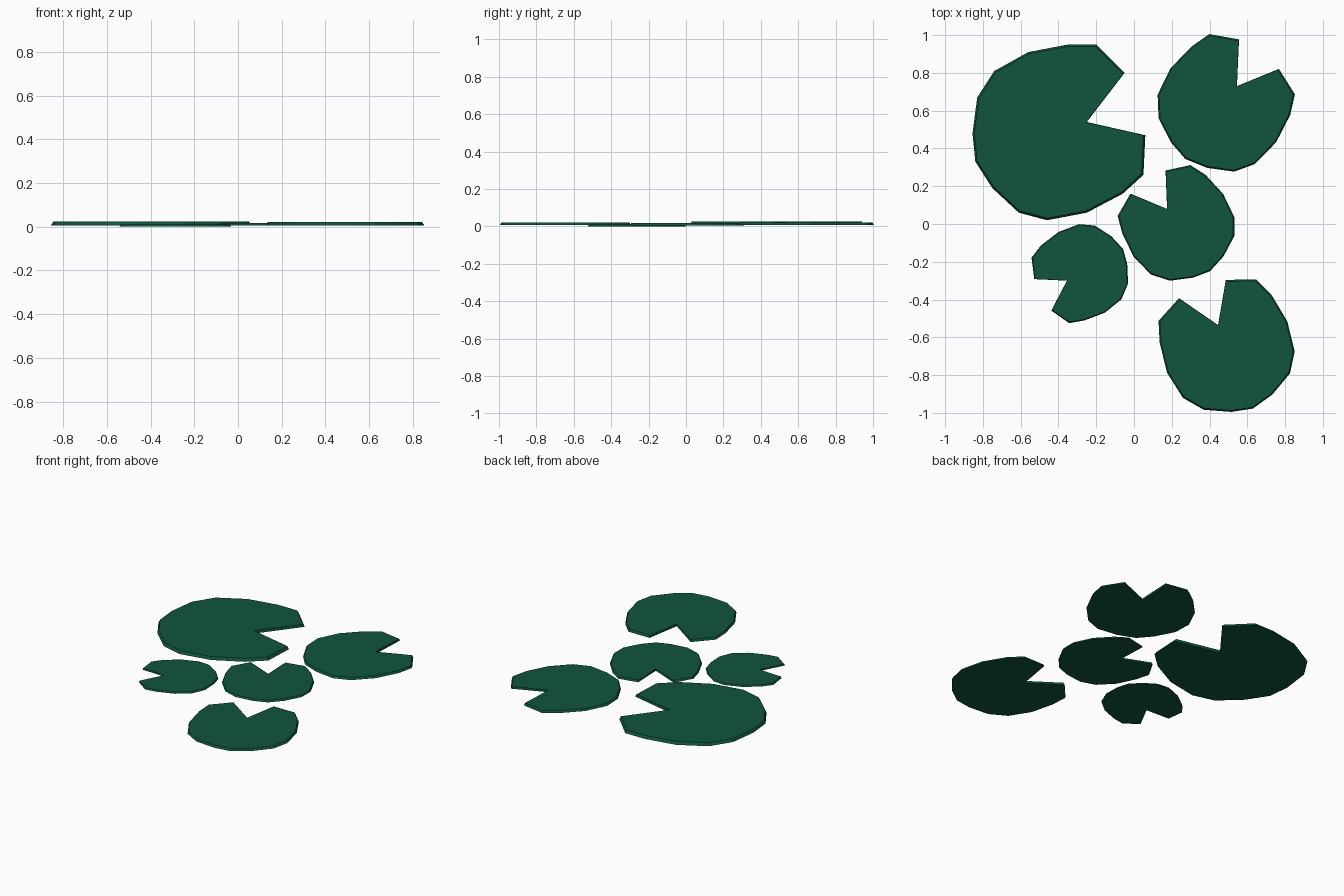
import bpy, bmesh, math
from mathutils import Vector

cube = bpy.data.objects.get("Cube")
if cube:
    bpy.data.objects.remove(cube, do_unlink=True)

green = bpy.data.materials.new("leaf_green")
green.use_nodes = True
colour = (0.005, 0.09, 0.047, 1)
green.diffuse_color = colour
green.node_tree.nodes["Principled BSDF"].inputs["Base Color"].default_value = colour

# Leaf outline, starting at the inner corner of the notch
OUTLINE = [(0, 0), (.31, -.07), (.30, -.28), (.19, -.38), (0, -.48), (-.21, -.52),
           (-.36, -.48), (-.50, -.35), (-.59, -.21), (-.605, -.06), (-.58, .13),
           (-.49, .27), (-.31, .37), (-.10, .41), (.05, .41), (.20, .26)]
THICKNESS = 0.019
TOP_SCALE = 0.977


def leaf_mesh():
    """Flat slab whose rim slopes in slightly towards the top."""
    centre = Vector((-.15, -.05))
    bm = bmesh.new()
    lower, upper = [], []
    for point in OUTLINE:
        p = Vector(point)
        q = centre + (p - centre) * TOP_SCALE
        lower.append(bm.verts.new((p.x, p.y, 0)))
        upper.append(bm.verts.new((q.x, q.y, THICKNESS)))
    bm.faces.new(lower)
    bm.faces.new(upper)
    for i in range(len(lower)):
        j = (i + 1) % len(lower)
        bm.faces.new((lower[i], lower[j], upper[j], upper[i]))
    bmesh.ops.recalc_face_normals(bm, faces=bm.faces)
    mesh = bpy.data.meshes.new("lily_leaf")
    bm.to_mesh(mesh)
    bm.free()
    mesh.materials.append(green)
    return mesh


# Five floating leaves share one mesh: notch position, turn in degrees, size
leaf = leaf_mesh()
PADS = {
    "large_lily_pad": ((-.25, .54, .006), 0, 1),
    "back_lily_pad": ((.545, .73, .006), 35, .755),
    "centre_lily_pad": ((.175, .08, .005), 105, .64),
    "small_lily_pad": ((-.355, -.30, 0), 190, .545),
    "front_lily_pad": ((.445, -.535, .006), 93, .765),
}
for name, (place, turn, size) in PADS.items():
    pad = bpy.data.objects.new(name, leaf)
    pad.location = place
    pad.rotation_euler.z = math.radians(turn)
    pad.scale = (size, size, size)
    bpy.context.collection.objects.link(pad)
